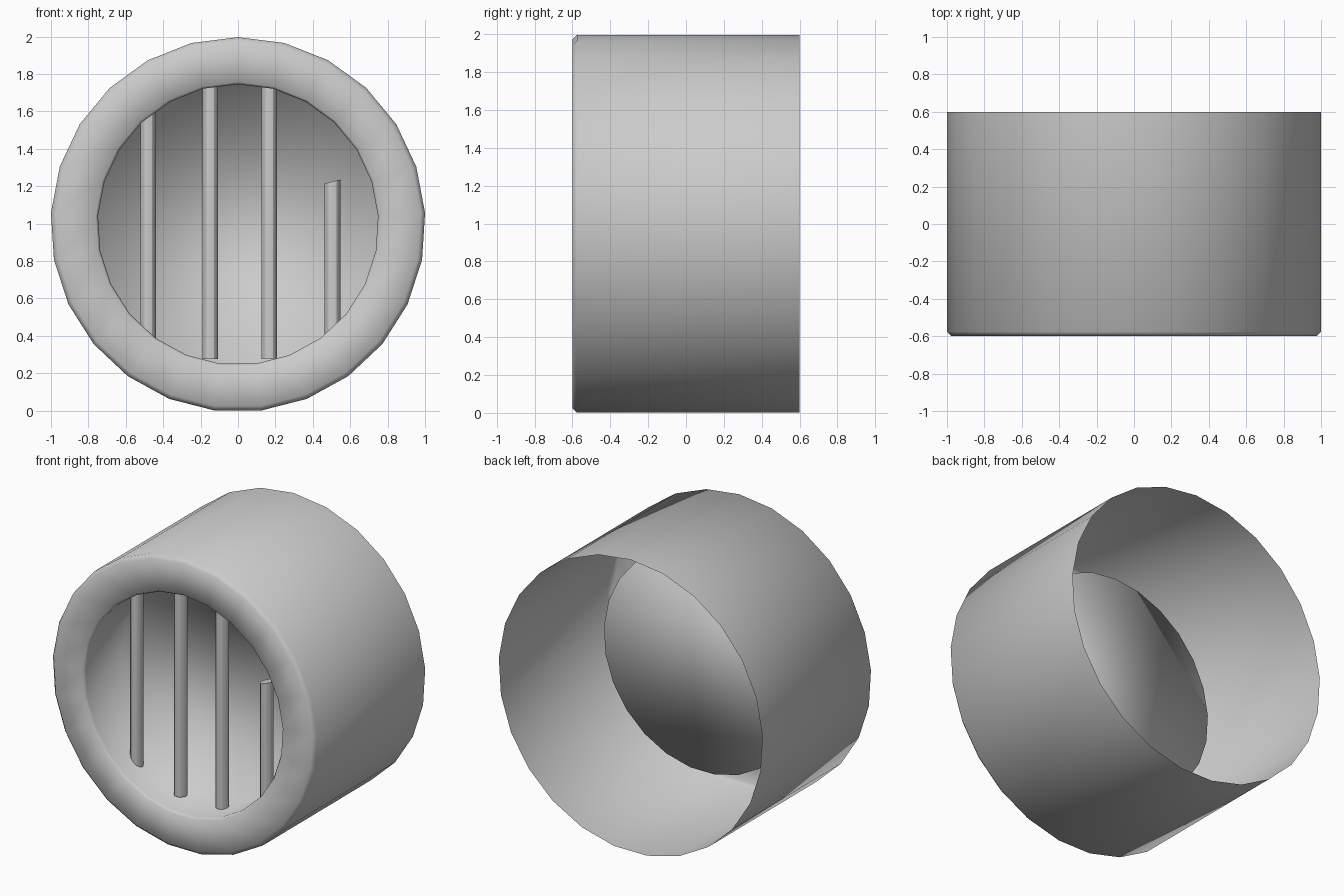
import bpy, bmesh
from math import sin, cos, tau

if "Cube" in bpy.data.objects:
    bpy.data.objects.remove(bpy.data.objects["Cube"])

SIDES = 25
CZ = 0.995


def finish(bm, name):
    for f in bm.faces:
        f.smooth = True
    me = bpy.data.meshes.new(name)
    bm.to_mesh(me)
    bm.free()
    ob = bpy.data.objects.new(name, me)
    bpy.context.collection.objects.link(ob)
    return ob


# Pipe shell: thin surface, open at the back, with a recessed blind opening
profile = [(1.002, 0.6), (1.002, -0.576), (0.978, -0.6),
           (0.762, -0.6), (0.75, -0.58), (0.75, -0.18)]
bm = bmesh.new()
rings = []
for r, y in profile:
    rings.append([bm.verts.new((r * sin(tau * i / SIDES), y,
                                CZ + r * cos(tau * i / SIDES)))
                  for i in range(SIDES)])
for a, b in zip(rings, rings[1:]):
    for i in range(SIDES):
        j = (i + 1) % SIDES
        bm.faces.new((a[i], a[j], b[j], b[i]))
bm.faces.new(rings[-1])
bm.normal_update()
# Back wall must face the front, outer wall must face outward
if bm.faces[:][-1].normal.y > 0:
    bm.faces[:][-1].normal_flip()
first = bm.faces[:][0]
if first.normal.x * first.calc_center_median().x < 0:
    for f in bm.faces[:][:-1]:
        f.normal_flip()
finish(bm, "pipe_shell")


# Vertical grate bars; the end slopes follow the rim or the broken tip
def bar(name, x, z0, z1, slope0=0.0, slope1=0.0, r=0.042, y=-0.41, n=12):
    bm = bmesh.new()
    ends = []
    for z, s in ((z0, slope0), (z1, slope1)):
        ends.append([bm.verts.new((x + r * cos(tau * i / n),
                                   y + r * sin(tau * i / n),
                                   z + s * r * cos(tau * i / n)))
                     for i in range(n)])
    lo, hi = ends
    for i in range(n):
        j = (i + 1) % n
        bm.faces.new((lo[i], lo[j], hi[j], hi[i]))
    bm.faces.new(lo[::-1])
    bm.faces.new(hi)
    ob = finish(bm, name)
    bpy.context.view_layer.objects.active = ob
    ob.select_set(True)
    bpy.ops.object.shade_smooth_by_angle()
    ob.select_set(False)


bar("bar_left", -0.48, 0.41, 1.58, -0.8, 0.8)
bar("bar_centre_left", -0.148, 0.275, 1.735)
bar("bar_centre_right", 0.167, 0.275, 1.735)
bar("bar_broken", 0.505, 0.43, 1.225, 0.9, 0.25)
